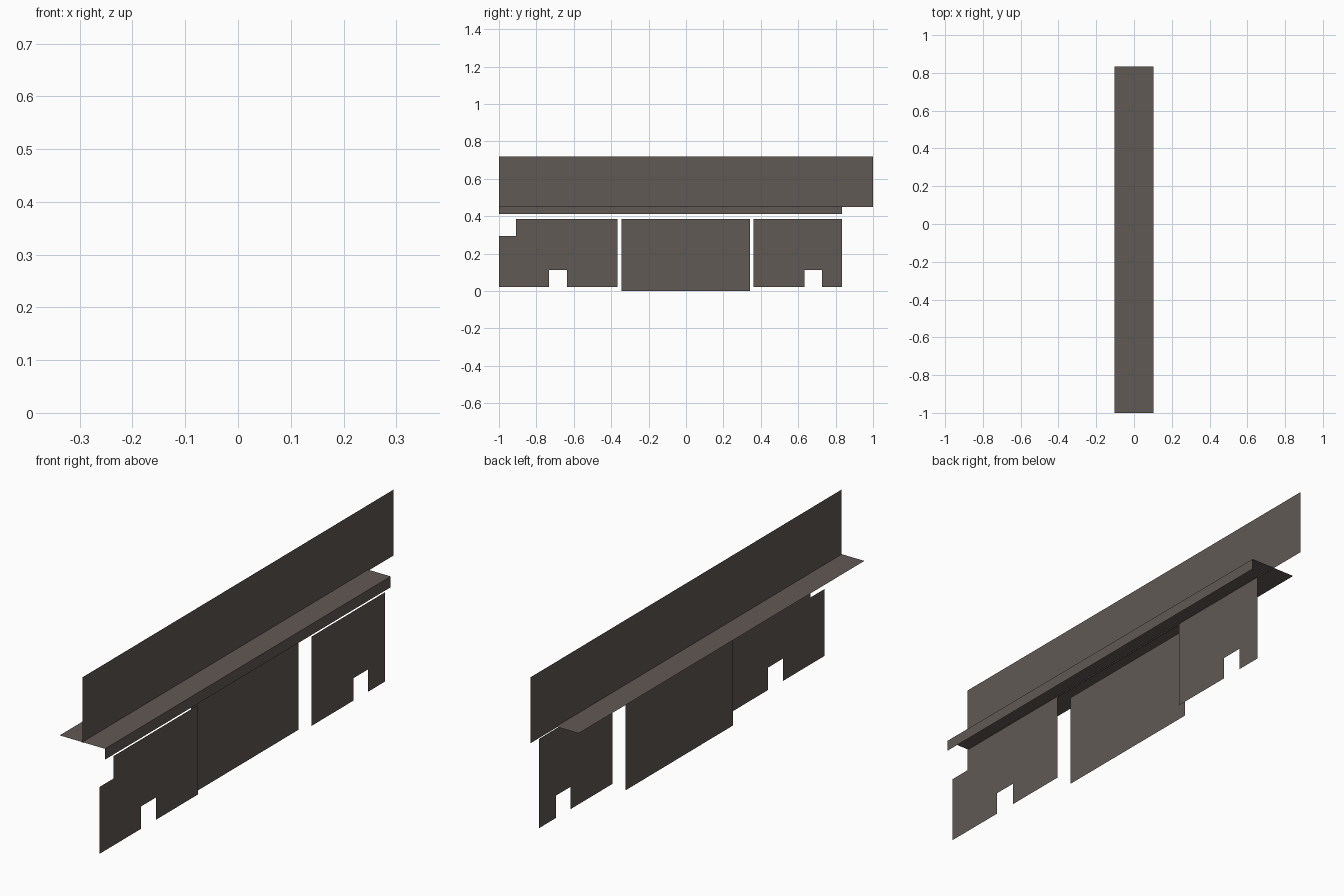
import bpy

if "Cube" in bpy.data.objects:
    bpy.data.objects.remove(bpy.data.objects["Cube"])

# One flat dark colour for the whole model
grey = bpy.data.materials.new("dark_warm_grey")
grey.diffuse_color = (0.12, 0.1, 0.09, 1)
grey.use_nodes = True
grey.node_tree.nodes["Principled BSDF"].inputs["Base Color"].default_value = grey.diffuse_color


def sheet(name, points):
    """Single flat face through the given outline."""
    mesh = bpy.data.meshes.new(name)
    mesh.from_pydata(points, [], [tuple(range(len(points)))])
    mesh.materials.append(grey)
    obj = bpy.data.objects.new(name, mesh)
    bpy.context.collection.objects.link(obj)
    return obj


def side_sheet(name, x, outline):
    """Upright sheet facing +x from a (y, z) outline."""
    return sheet(name, [(x, y, z) for y, z in outline])


def rect(y0, y1, z0, z1):
    return [(y0, z0), (y1, z0), (y1, z1), (y0, z1)]


HALF, BACK = 0.102, 0.835
SHELF, TOP, LOW, NOTCH = 0.455, 0.384, 0.021, 0.112
SKIRT_X = 0.077

# Upper wall, horizontal shelf and its hanging lip
side_sheet("upper_wall", 0.0, rect(-1, 1, 0.45, 0.718))
sheet("shelf", [(-HALF, -1, SHELF), (HALF, -1, SHELF),
                (HALF, BACK, SHELF), (-HALF, BACK, SHELF)])
side_sheet("shelf_lip", HALF, rect(-1, BACK, 0.411, SHELF))

# Lower skirt panels with square cut-outs
side_sheet("front_skirt", SKIRT_X, [
    (-1, LOW), (-0.732, LOW), (-0.732, NOTCH), (-0.637, NOTCH), (-0.637, LOW),
    (-0.367, LOW), (-0.367, TOP), (-0.909, TOP), (-0.909, 0.293), (-1, 0.293)])
side_sheet("middle_skirt", 0.031, rect(-0.346, 0.343, 0, TOP))
side_sheet("back_skirt", SKIRT_X, [
    (0.362, LOW), (0.633, LOW), (0.633, NOTCH), (0.726, NOTCH), (0.726, LOW),
    (BACK, LOW), (BACK, TOP), (0.362, TOP)])
